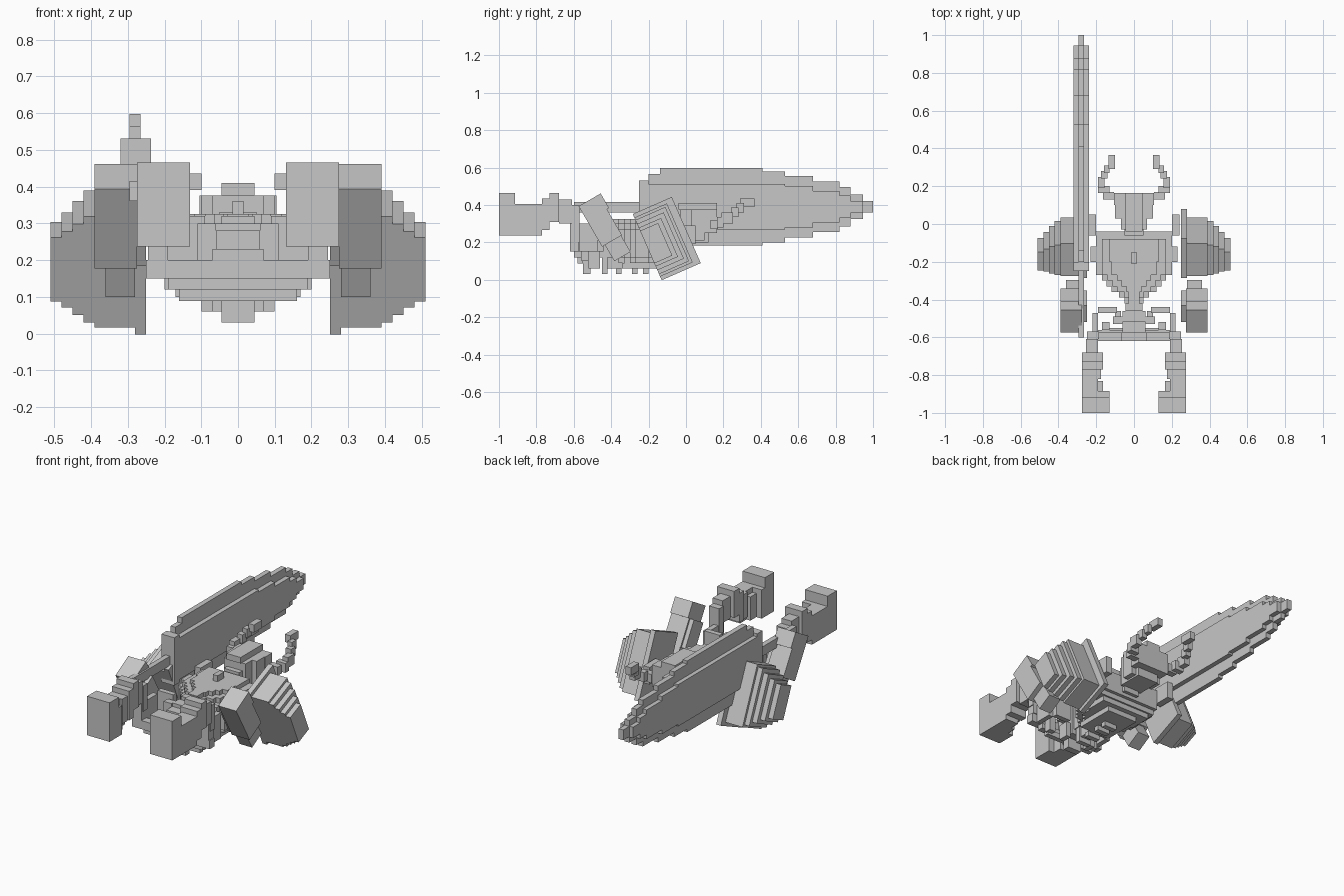
import bpy, bmesh
from mathutils import Matrix
from math import atan2

grey = bpy.data.materials.new("stone grey")
grey.diffuse_color = (0.57, 0.57, 0.57, 1)


def blocks(name, boxes, mirror=False, pivot=None, angle=0):
    """Outer skin of the union of boxes (x0, x1, y0, y1, z0, z1); optionally mirrored in x and tilted about x."""
    boxes = list(boxes)
    if mirror:
        boxes += [(-b[1], -b[0]) + tuple(b[2:]) for b in boxes]
    boxes = [[round(v, 3) for v in b] for b in boxes]
    cuts = [sorted({b[2 * a + s] for b in boxes for s in (0, 1)}) for a in range(3)]
    cells = set()
    for b in boxes:
        r = [range(cuts[a].index(b[2 * a]), cuts[a].index(b[2 * a + 1])) for a in range(3)]
        cells |= {(i, j, k) for i in r[0] for j in r[1] for k in r[2]}
    bm = bmesh.new()
    verts = {}

    def vert(key):
        if key not in verts:
            verts[key] = bm.verts.new([cuts[a][key[a]] for a in range(3)])
        return verts[key]

    for c in cells:
        for a in range(3):
            u, v = (a + 1) % 3, (a + 2) % 3
            for s in (0, 1):
                n = list(c)
                n[a] += 2 * s - 1
                if tuple(n) in cells:
                    continue
                quad = []
                for du, dv in ((0, 0), (1, 0), (1, 1), (0, 1)):
                    p = list(c)
                    p[a] += s
                    p[u] += du
                    p[v] += dv
                    quad.append(vert(tuple(p)))
                bm.faces.new(quad if s else quad[::-1])
    if pivot:
        bm.transform(Matrix.Translation(pivot) @ Matrix.Rotation(angle, 4, 'X'))
    me = bpy.data.meshes.new(name)
    bm.to_mesh(me)
    bm.free()
    me.materials.append(grey)
    bpy.context.collection.objects.link(bpy.data.objects.new(name, me))


def rows(table):
    """Centred slabs from half width, y0, y1, z0, z1."""
    return [(-w, w, y0, y1, z0, z1) for w, y0, y1, z0, z1 in table]


# Sword: thin edge profile with a thicker, smaller core, guard and handle
MID = 0.39
edge = [(-.20, -.14, .175), (-.14, .41, .208), (.41, .53, .19), (.53, .68, .165),
        (.68, .82, .135), (.82, .88, .105), (.88, .945, .065), (.945, 1.0, .03)]
core = [(-.20, .53, .122), (.53, .68, .11), (.68, .82, .085), (.82, .88, .06), (.88, .945, .032)]
blocks("sword", [(-.295, -.265, a, b, MID - h, MID + h) for a, b, h in edge] +
       [(-.32, -.237, a, b, MID - h, MID + h) for a, b, h in core] +
       [(-.32, -.237, -.25, -.20, .25, .53), (-.295, -.265, -.6, -.25, .36, .415)])

# Feet, shins and thighs
blocks("legs", [(.13, .275, -1, -.915, .237, .465), (.13, .275, -.915, -.885, .237, .405),
                (.19, .275, -.885, -.77, .237, .405), (.165, .19, -.885, -.83, .237, .375),
                (.175, .19, -.82, -.77, .26, .405), (.165, .275, -.77, -.73, .265, .435),
                (.165, .275, -.73, -.68, .31, .465), (.19, .255, -.68, -.61, .30, .43),
                (.185, .25, -.61, -.57, .25, .40)], True)

# Hips: curved belt, middle column, side plates and hanging tassets
belt = [(-.25, .25, -.62, -.575, .15, .20), (-.19, .19, -.60, -.56, .12, .15),
        (-.16, .16, -.58, -.55, .088, .12), (-.07, .07, -.62, -.575, .20, .23)]
sides = [(.19, .245, -.62, -.57, .20, .30), (.19, .22, -.57, -.47, .15, .30),
         (.09, .19, -.47, -.44, .15, .32), (.06, .11, -.53, -.49, .18, .30),
         (.13, .17, -.56, -.52, .10, .20), (.07, .10, -.52, -.46, .06, .15)]
pelvis = [(.06, -.575, -.52, .12, .28), (.06, -.52, -.46, .09, .30),
          (.045, -.46, -.42, .12, .32), (.045, -.55, -.51, .03, .12)]
blocks("hips", belt + rows(pelvis) + sides + [(-b[1], -b[0]) + b[2:] for b in sides])

# Torso: tapered waist, rounded chest, ridged back and head in stepped layers
waist = [(.05, -.42, -.39), (.08, -.39, -.36), (.12, -.36, -.33), (.145, -.33, -.30),
         (.17, -.30, -.27), (.20, -.27, -.20)]
torso = [(w, a, b, .12, .27) for w, a, b in waist]
torso += [(max(w - .03, .03), a, b, .27, .30) for w, a, b in waist]
torso += [(max(w - .08, .03), a, b, .30, .325) for w, a, b in waist]
torso += [(max(w - .05, .03), a, b, .09, .12) for w, a, b in waist]
torso += [(.23, -.20, -.12, .15, .27), (.20, -.12, -.04, .15, .27), (.19, -.20, -.06, .12, .15),
          (.16, -.20, -.07, .09, .12), (.17, -.20, -.08, .27, .30), (.13, -.20, -.08, .30, .325),
          (.05, -.06, -.02, .17, .33), (.015, -.21, -.15, .325, .36)]
back = [(.10, -.34, -.10, .06, .09), (.04, -.45, -.42, .032, .12), (.03, -.42, -.34, .06, .09)]
back += [(.04, y, y + .03, .032, .06) for y in (-.375, -.29, -.23)]
head = [(.105, .10, .165, .25, .375), (.10, .03, .10, .21, .375), (.07, -.03, .03, .20, .375),
        (.07, .03, .12, .20, .25), (.045, -.04, .165, .375, .41)]
straps = [(s * .22 - .02, s * .22 + .02, -.06, .05, .19, .29) for s in (-1, 1)]
blocks("torso_and_head", rows(torso + back + head) + straps)

# Horns
blocks("horns", [(.105, .165, .13, .17, .27, .32), (.13, .19, .165, .20, .28, .335),
                 (.155, .19, .19, .25, .30, .36), (.14, .175, .24, .28, .335, .385),
                 (.13, .16, .27, .31, .36, .41), (.10, .135, .29, .365, .39, .435)], True)

# Arms: tilted pauldrons with outward steps, narrow elbows and forearms
SH = atan2(28, 64)
FRONT = -.114
pads = [(.25, .28, .228, .385), (.28, .39, .19, .345), (.39, .42, .175, .315),
        (.42, .45, .155, .27), (.45, .48, .13, .225), (.48, .51, .105, .19)]
blocks("pauldrons", [(a, b, FRONT, FRONT + d, -h / 2, h / 2) for a, b, d, h in pads],
       True, (0, -.103, .22), SH)
blocks("forearms", [(.275, .39, -.068, .068, .08, .17), (.275, .39, -.068, .055, -.08, .08),
                    (.25, .275, -.055, .045, -.08, .08), (.28, .36, -.05, .05, -.18, -.08)],
       True, (0, -.43, .28), .524)
